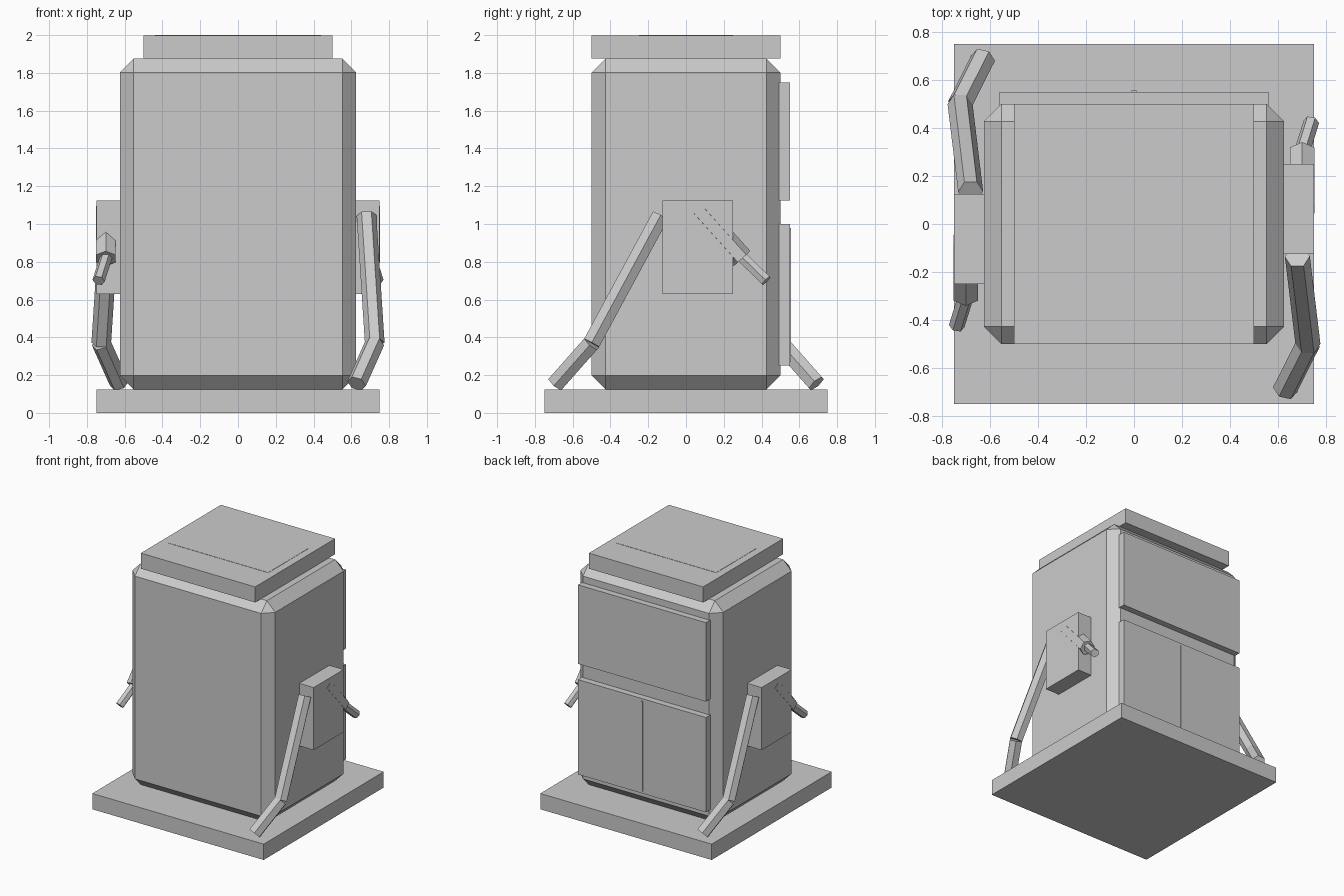
import bpy, bmesh
from math import pi, radians
from mathutils import Matrix, Vector

cube = bpy.data.objects.get("Cube")
if cube:
    bpy.data.objects.remove(cube)

grey = bpy.data.materials.new("plain grey")
grey.use_nodes = True
colour = (0.6, 0.6, 0.6, 1)
grey.diffuse_color = colour
grey.node_tree.nodes["Principled BSDF"].inputs["Base Color"].default_value = colour

HALF_TURN = Matrix.Rotation(pi, 4, 'Z')


def finish(name, bm):
    mesh = bpy.data.meshes.new(name)
    bm.to_mesh(mesh)
    bm.free()
    mesh.materials.append(grey)
    obj = bpy.data.objects.new(name, mesh)
    bpy.context.collection.objects.link(obj)
    return obj


def box(name, low, high, chamfer=0, turn=Matrix()):
    low, high = Vector(low), Vector(high)
    bm = bmesh.new()
    size = Matrix.Diagonal((high - low).to_4d())
    bmesh.ops.create_cube(bm, size=1, matrix=turn @ Matrix.Translation((low + high) / 2) @ size)
    if chamfer:
        bmesh.ops.bevel(bm, geom=bm.edges[:], offset=chamfer, segments=1, affect='EDGES')
    return finish(name, bm)


def rod(name, start, end, radius, spin, turn):
    """Six-sided rod; spin 0 puts a corner towards the side, 30 a flat."""
    start, end = Vector(start), Vector(end)
    axis = (end - start).normalized()
    side = Vector((1, 0, 0))
    side = (side - axis * side.dot(axis)).normalized()
    frame = Matrix((side, axis.cross(side), axis)).transposed().to_4x4()
    bm = bmesh.new()
    bmesh.ops.create_cone(
        bm, cap_ends=True, segments=6, radius1=radius, radius2=radius, depth=(end - start).length,
        matrix=turn @ Matrix.Translation((start + end) / 2) @ frame
        @ Matrix.Rotation(radians(spin + 90), 4, 'Z'))
    return finish(name, bm)


# Base, chamfered body and lid
box("base_plate", (-0.75, -0.75, 0), (0.75, 0.75, 0.125))
box("body", (-0.625, -0.5, 0.125), (0.625, 0.5, 1.875), chamfer=0.073)
box("lid", (-0.5, -0.5, 1.875), (0.5, 0.5, 1.998))
box("lid_plate", (-0.44, -0.25, 1.99), (0.44, 0.25, 2))

# Panels on the back
box("upper_back_panel", (-0.56, 0.49, 1.125), (0.56, 0.55, 1.75))
box("lower_back_panel", (-0.56, 0.49, 0.25), (0.56, 0.55, 1))
box("door_seam", (-0.01, 0.54, 0.27), (0.01, 0.556, 0.98))

# Side units, identical after half a turn
for side, turn in (("left", Matrix()), ("right", HALF_TURN)):
    box(side + "_side_box", (0.615, -0.125, 0.63), (0.75, 0.25, 1.125), turn=turn)
    # Long bent arm resting on the base
    knee = (0.724, -0.5, 0.37)
    rod(side + "_upper_arm", (0.68, -0.135, 1.045), knee, 0.052, 0, turn)
    rod(side + "_lower_arm", knee, (0.628, -0.69, 0.155), 0.052, 0, turn)
    # Short lever half sunk in the box
    rod(side + "_lever_sleeve", (0.7, 0.065, 1.075), (0.7, 0.297, 0.817), 0.059, 30, turn)
    rod(side + "_lever_tip", (0.69, 0.27, 0.85), (0.738, 0.425, 0.7), 0.033, 0, turn)
